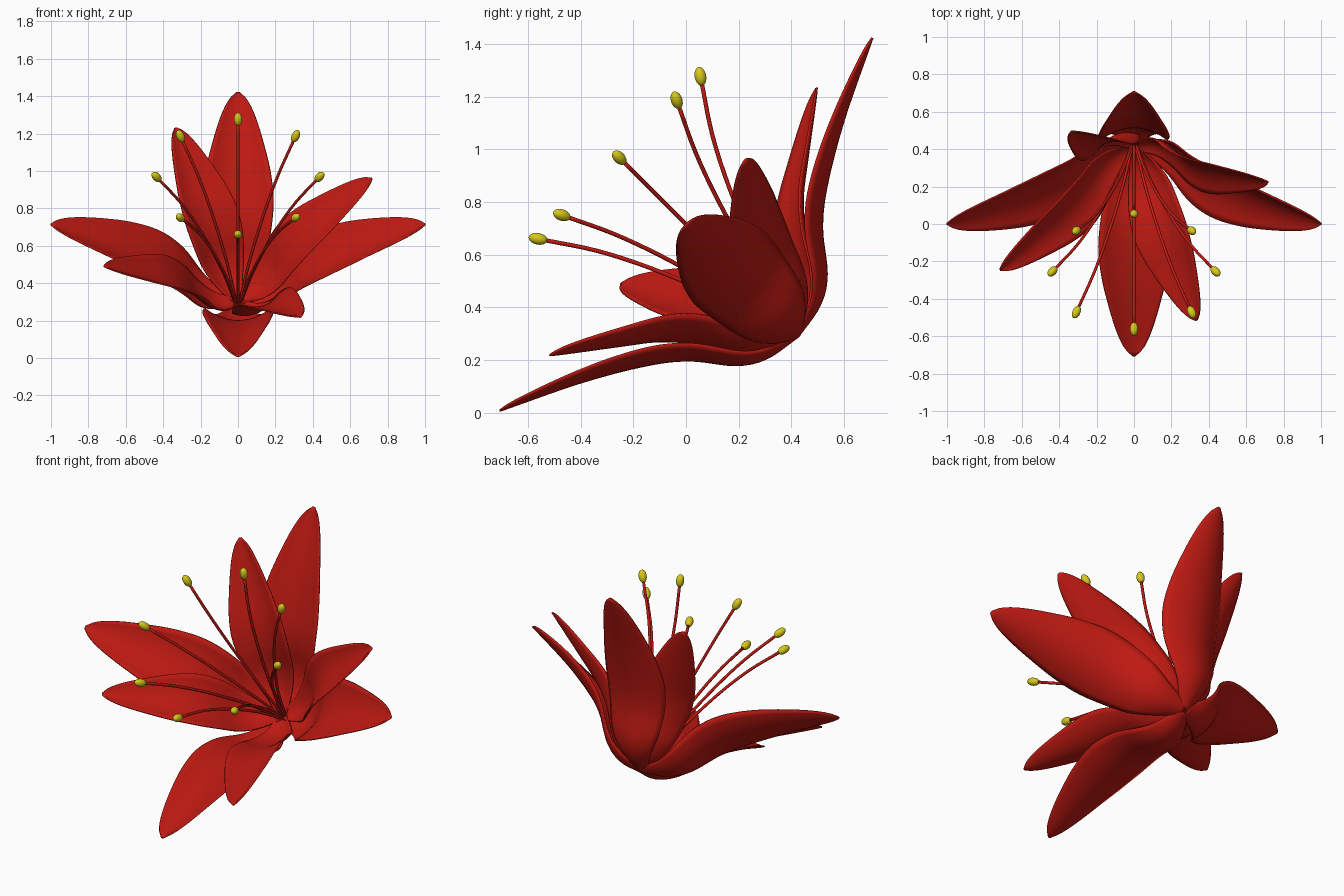
import bpy, bmesh, math
from mathutils import Vector, Matrix

if "Cube" in bpy.data.objects:
    bpy.data.objects.remove(bpy.data.objects["Cube"])

# Flower frame: x across, second axis up the face, third axis = blossom axis (tilted 45 degrees forward)
k = math.sqrt(0.5)
FRAME = Matrix(((1, 0, 0, 0), (0, k, -k, 0), (0, k, k, 0.715), (0, 0, 0, 1)))


def material(name, color):
    m = bpy.data.materials.new(name)
    m.diffuse_color = (*color, 1)
    m.use_nodes = True
    m.node_tree.nodes["Principled BSDF"].inputs["Base Color"].default_value = m.diffuse_color
    return m


RED = material("petal_red", (0.52, 0.010, 0.006))
YELLOW = material("pollen_yellow", (0.68, 0.58, 0.01))


def spline(pts, n):
    """Smooth points through pts, evenly spaced along the length."""
    p = [Vector(q) for q in pts]
    p = [2 * p[0] - p[1]] + p + [2 * p[-1] - p[-2]]
    fine = []
    for i in range(1, len(p) - 2):
        a, b, c, d = p[i - 1:i + 3]
        for j in range(20):
            t = j / 20
            fine.append(0.5 * (2 * b + (c - a) * t + (2 * a - 5 * b + 4 * c - d) * t * t
                               + (3 * b - a - 3 * c + d) * t ** 3))
    fine.append(p[-2])
    dist = [0]
    for a, b in zip(fine, fine[1:]):
        dist.append(dist[-1] + (b - a).length)
    out, i = [], 0
    for j in range(n + 1):
        s = dist[-1] * j / n
        while i < len(fine) - 2 and dist[i + 1] < s:
            i += 1
        out.append(fine[i].lerp(fine[i + 1], (s - dist[i]) / (dist[i + 1] - dist[i])))
    return out


def finish(bm, name, angle, mat):
    bmesh.ops.recalc_face_normals(bm, faces=bm.faces)
    for f in bm.faces:
        f.smooth = True
    me = bpy.data.meshes.new(name)
    bm.to_mesh(me)
    bm.free()
    me.materials.append(mat)
    ob = bpy.data.objects.new(name, me)
    bpy.context.collection.objects.link(ob)
    ob.matrix_world = FRAME @ Matrix.Rotation(-angle, 4, 'Z')
    return ob


# Half width of a petal along its length: (fraction, width)
WIDTH = spline([(0, .03), (.1, .085), (.25, .15), (.45, .188), (.6, .175),
                (.75, .135), (.88, .09), (.96, .048), (1, .006)], 200)


def half_width(s):
    for a, b in zip(WIDTH, WIDTH[1:]):
        if b.x >= s:
            return a.y + (b.y - a.y) * (s - a.x) / (b.x - a.x)
    return WIDTH[-1].y


def petal(name, angle, profile, scale):
    rows, cols = 40, 12
    mid = spline(profile, rows)
    bm = bmesh.new()
    grid = []
    for i, c in enumerate(mid):
        s = i / rows
        t = (mid[min(i + 1, rows)] - mid[max(i - 1, 0)]).normalized()
        nrm = Vector((-t.y, t.x))
        w = half_width(s) * scale
        cup = w * (0.40 - 0.12 * s)
        row = []
        for j in range(cols + 1):
            x = 2 * j / cols - 1
            q = c + nrm * cup * x * x
            row.append(bm.verts.new((w * x, q.x, q.y)))
        grid.append(row)
    for r0, r1 in zip(grid, grid[1:]):
        for j in range(cols):
            bm.faces.new((r0[j], r0[j + 1], r1[j + 1], r1[j]))
    ob = finish(bm, name, angle, RED)
    mod = ob.modifiers.new("thickness", 'SOLIDIFY')
    mod.thickness = 0.008
    mod.offset = 0


# Petals: four long outer ones, four shorter inner ones; profile = (radius, height on axis)
OUTER = [(.0, -.602), (.142, -.576), (.243, -.512), (.355, -.375), (.484, -.272), (.704, -.143), (1.0, 0)]
INNER = [(.0, -.59), (.12, -.56), (.215, -.48), (.30, -.355), (.40, -.25), (.55, -.145), (.79, .015)]
for i in range(4):
    petal(f"outer_petal_{i + 1}", i * math.pi / 2, OUTER, 1.0)
    petal(f"inner_petal_{i + 1}", i * math.pi / 2 - math.radians(25), INNER, 0.8)


# Stamens: thin flaring filaments with an oval anther at the end
STEM = spline([(.015, -.59), (.09, -.33), (.2, -.05), (.305, .16), (.42, .335)], 20)
for i in range(8):
    angle = i * math.pi / 4
    bm = bmesh.new()
    rings = []
    for j, c in enumerate(STEM):
        t = (STEM[min(j + 1, 20)] - STEM[max(j - 1, 0)]).normalized()
        nrm = Vector((-t.y, t.x))
        ring = []
        for a in range(8):
            ang = a * math.pi / 4
            q = c + nrm * 0.008 * math.sin(ang)
            ring.append(bm.verts.new((0.008 * math.cos(ang), q.x, q.y)))
        rings.append(ring)
    for r0, r1 in zip(rings, rings[1:]):
        for a in range(8):
            bm.faces.new((r0[a], r0[(a + 1) % 8], r1[(a + 1) % 8], r1[a]))
    bm.faces.new(rings[0])
    bm.faces.new(rings[-1])
    finish(bm, f"filament_{i + 1}", angle, RED)

    d = (STEM[-1] - STEM[-2]).normalized()
    centre = STEM[-1] + d * 0.028
    bm = bmesh.new()
    bmesh.ops.create_uvsphere(bm, u_segments=16, v_segments=10, radius=1)
    place = (Matrix.Translation((0, centre.x, centre.y))
             @ Matrix.Rotation(-math.atan2(d.x, d.y), 4, 'X')
             @ Matrix.Diagonal((.022, .022, .036, 1)))
    bm.transform(place)
    finish(bm, f"anther_{i + 1}", angle, YELLOW)
